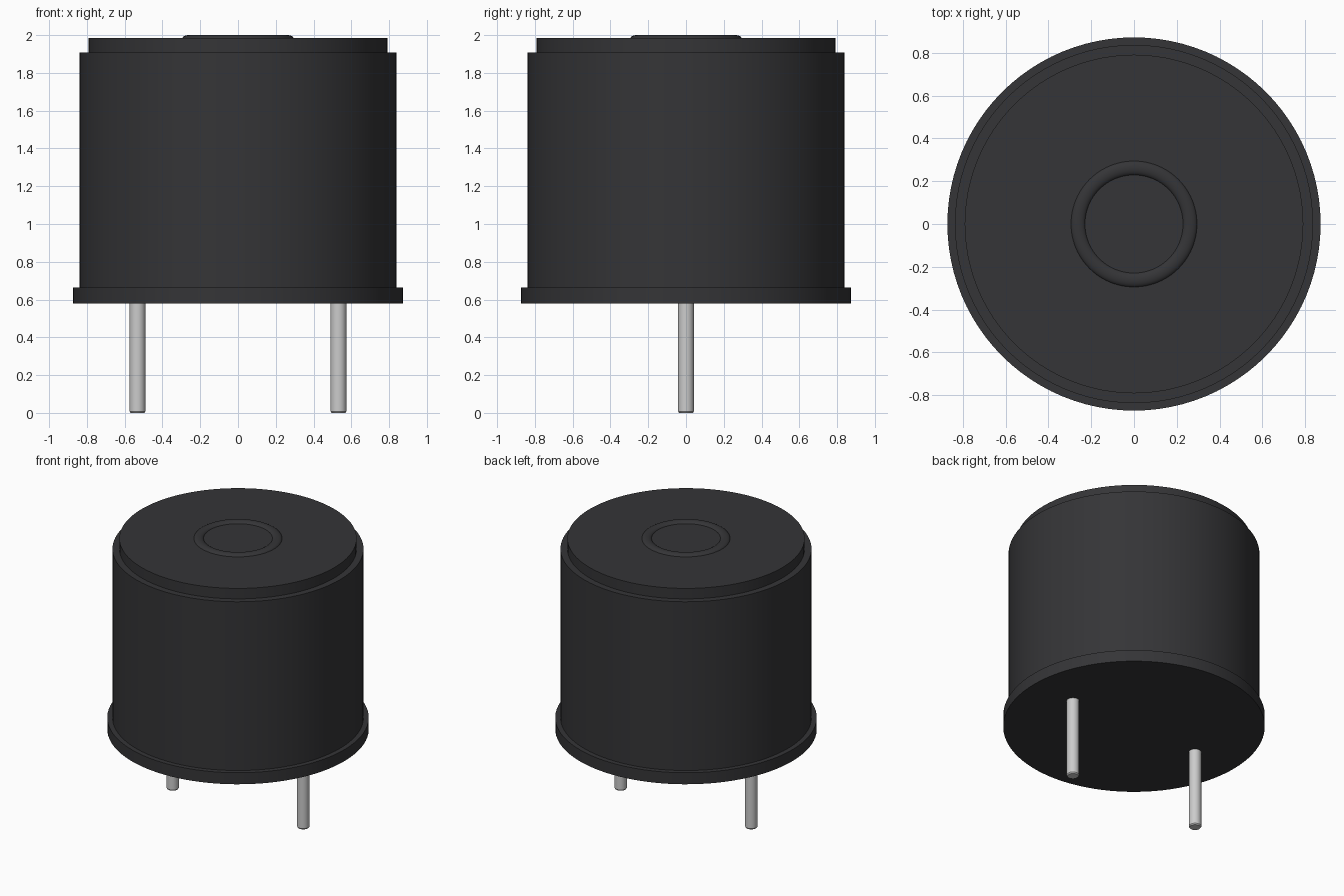
import bpy, math

if "Cube" in bpy.data.objects:
    bpy.data.objects.remove(bpy.data.objects["Cube"])

def material(name, rgb):
    m = bpy.data.materials.new(name)
    m.diffuse_color = (*rgb, 1)
    m.use_nodes = True
    m.node_tree.nodes["Principled BSDF"].inputs["Base Color"].default_value = m.diffuse_color
    return m

black = material("black_plastic", (0.035, 0.035, 0.038))
metal = material("tinned_metal", (0.6, 0.6, 0.59))

def lathe(name, profile, mat, x=0, n=96, closed=False):
    """Revolve (radius, z) points about z; radius 0 makes a pole."""
    verts, faces, rows = [], [], []
    for r, z in profile:
        count = 1 if r == 0 else n
        rows.append([len(verts) + i for i in range(count)])
        verts += [(r * math.cos(2 * math.pi * i / n), r * math.sin(2 * math.pi * i / n), z)
                  for i in range(count)]
    pairs = list(zip(rows, rows[1:])) + ([(rows[-1], rows[0])] if closed else [])
    for a, b in pairs:
        for i in range(n):
            j = (i + 1) % n
            if len(a) == 1:
                faces.append((a[0], b[j], b[i]))
            elif len(b) == 1:
                faces.append((a[i], a[j], b[0]))
            else:
                faces.append((a[i], a[j], b[j], b[i]))
    me = bpy.data.meshes.new(name)
    me.from_pydata(verts, [], faces)
    me.materials.append(mat)
    ob = bpy.data.objects.new(name, me)
    ob.location.x = x
    bpy.context.collection.objects.link(ob)
    bpy.ops.object.select_all(action='DESELECT')
    ob.select_set(True)
    bpy.context.view_layer.objects.active = ob
    bpy.ops.object.shade_smooth_by_angle(angle=math.radians(35))
    return ob

# Stepped housing: base flange, drum and top cap
lathe("housing", [(0, 0.58), (0.873, 0.58), (0.873, 0.665), (0.838, 0.665), (0.838, 1.908),
                  (0.792, 1.908), (0.792, 1.985), (0, 1.985)], black)

# Low rounded ring around the sound port
ring = [(0.262 + 0.034 * math.cos(a), 1.98 + 0.02 * math.sin(a))
        for a in (2 * math.pi * k / 20 for k in range(20))]
lathe("port_ring", ring, black, closed=True)

# Two pins with slightly eased tips
for side, x in (("left", -0.532), ("right", 0.532)):
    lathe(side + "_pin", [(0, 0), (0.036, 0), (0.042, 0.008), (0.042, 0.6), (0, 0.6)], metal, x, 32)
